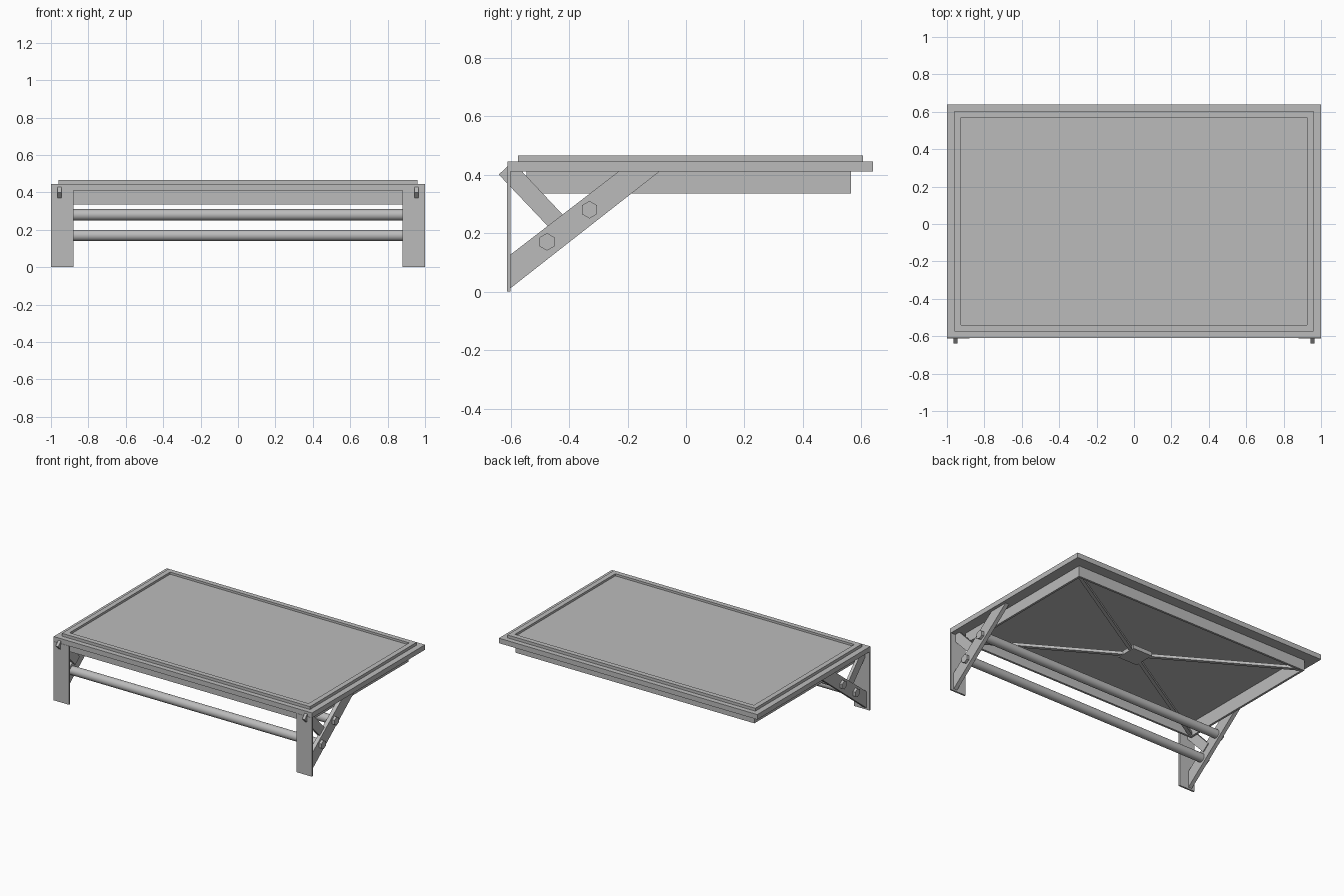
import bpy, bmesh, math
from mathutils import Vector

if "Cube" in bpy.data.objects:
    bpy.data.objects.remove(bpy.data.objects["Cube"])

grey = bpy.data.materials.new("plain_grey")
grey.diffuse_color = (0.5, 0.5, 0.5, 1)
grey.use_nodes = True
grey.node_tree.nodes["Principled BSDF"].inputs["Base Color"].default_value = grey.diffuse_color


def finish(name, bm):
    bmesh.ops.recalc_face_normals(bm, faces=bm.faces)
    mesh = bpy.data.meshes.new(name)
    bm.to_mesh(mesh)
    bm.free()
    mesh.materials.append(grey)
    ob = bpy.data.objects.new(name, mesh)
    bpy.context.collection.objects.link(ob)
    return ob


def extrude(name, points, offset):
    """Solid made from a flat outline pushed along an offset."""
    bm = bmesh.new()
    face = bm.faces.new([bm.verts.new(p) for p in points])
    new = bmesh.ops.extrude_face_region(bm, geom=[face])["geom"]
    bmesh.ops.translate(bm, vec=Vector(offset),
                        verts=[v for v in new if isinstance(v, bmesh.types.BMVert)])
    return finish(name, bm)


def side_part(name, outline, x0, x1):
    """Outline in y and z, extruded between two x positions."""
    return extrude(name, [(x0, y, z) for y, z in outline], (x1 - x0, 0, 0))


def box(name, x0, x1, y0, y1, z0, z1):
    return side_part(name, [(y0, z0), (y1, z0), (y1, z1), (y0, z1)], x0, x1)


def ring(name, x, y0, y1, wall, z0, z1):
    """Rectangular frame with the given wall width."""
    bm = bmesh.new()
    loops = []
    for inset in (0, wall):
        for z in (z0, z1):
            a, b, c = x - inset, y0 + inset, y1 - inset
            loops.append([bm.verts.new(p) for p in
                          ((-a, b, z), (a, b, z), (a, c, z), (-a, c, z))])
    for p, q in ((0, 1), (1, 3), (3, 2), (2, 0)):
        for i in range(4):
            j = (i + 1) % 4
            bm.faces.new((loops[p][i], loops[p][j], loops[q][j], loops[q][i]))
    return finish(name, bm)


# Table top: ledge, raised rim, recessed panel and skirt below
ring("top_ledge", 1.0, -0.61, 0.64, 0.09, 0.41, 0.445)
ring("raised_rim", 0.96, -0.575, 0.605, 0.035, 0.445, 0.465)
box("top_panel", -0.925, 0.925, -0.54, 0.57, 0.43, 0.45)
ring("skirt", 0.925, -0.545, 0.565, 0.015, 0.335, 0.42)

# Diagonal cross bars and centre plate under the panel
cy = 0.01
for i, s in enumerate((-1, 1)):
    a, b = Vector((-0.91, cy - 0.54 * s, 0.342)), Vector((0.91, cy + 0.54 * s, 0.342))
    d = (b - a).normalized()
    n = Vector((-d.y, d.x, 0)) * 0.012
    extrude(f"cross_bar_{i}", [a - n, b - n, b + n, a + n], (0, 0, 0.02))
box("centre_plate", -0.075, 0.075, cy - 0.075, cy + 0.075, 0.338, 0.366)

# Wall brackets on both sides
bolts = [(-0.33, 0.28), (-0.475, 0.17)]
strut = [(-0.602, 0.01), (-0.602, 0.125), (-0.23, 0.411), (-0.09, 0.411)]
brace = [(-0.64, 0.40), (-0.593, 0.445), (-0.40, 0.24), (-0.45, 0.20)]
for s, side in ((-1, "left"), (1, "right")):
    box(f"wall_plate_{side}", s * 0.88, s * 1.0, -0.612, -0.60, 0, 0.411)
    side_part(f"strut_{side}", strut, s * 0.95, s * 0.978)
    side_part(f"brace_{side}", brace, s * 0.944, s * 0.964)
    for i, (y, z) in enumerate(bolts):
        hexagon = [(y + 0.03 * math.sin(k * math.pi / 3),
                    z + 0.03 * math.cos(k * math.pi / 3)) for k in range(6)]
        side_part(f"bolt_{side}_{i}", hexagon, s * 0.97, s * 0.996)

# Round rails between the struts
for i, (y, z) in enumerate(bolts):
    circle = [(y + 0.03 * math.cos(k * math.pi / 16),
               z + 0.03 * math.sin(k * math.pi / 16)) for k in range(32)]
    rail = side_part(f"rail_{i}", circle, -0.955, 0.955)
    bpy.ops.object.select_all(action="DESELECT")
    rail.select_set(True)
    bpy.context.view_layer.objects.active = rail
    bpy.ops.object.shade_smooth_by_angle()
